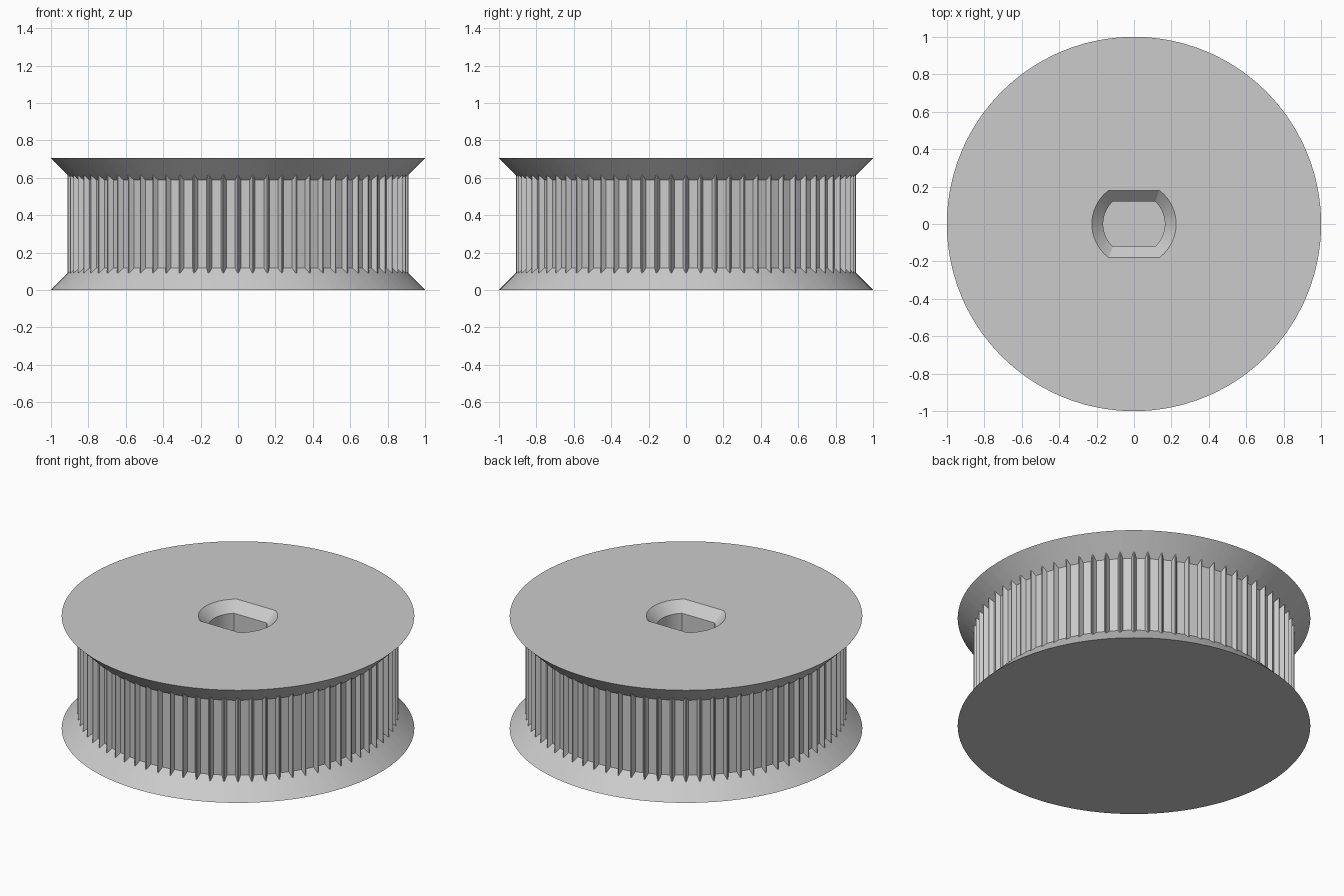
import bpy
import bmesh
from math import sin, cos, asin, pi, tau, radians

cube = bpy.data.objects.get("Cube")
if cube:
    bpy.data.objects.remove(cube, do_unlink=True)

HEIGHT = 0.705
TEETH = 72
TIP_R, ROOT_R = 0.91, 0.882

grey = bpy.data.materials.new("plain grey")
grey.use_nodes = True
grey.diffuse_color = (0.6, 0.6, 0.6, 1)
grey.node_tree.nodes["Principled BSDF"].inputs["Base Color"].default_value = (0.6, 0.6, 0.6, 1)


def loft(name, loops):
    """Closed solid through loops of equal point count, capped at both ends."""
    bm = bmesh.new()
    rings = [[bm.verts.new(p) for p in loop] for loop in loops]
    n = len(rings[0])
    for low, high in zip(rings, rings[1:]):
        for i in range(n):
            j = (i + 1) % n
            bm.faces.new((low[i], low[j], high[j], high[i]))
    bm.faces.new(rings[0][::-1])
    bm.faces.new(rings[-1])
    bmesh.ops.recalc_face_normals(bm, faces=bm.faces)
    mesh = bpy.data.meshes.new(name)
    bm.to_mesh(mesh)
    bm.free()
    mesh.materials.append(grey)
    obj = bpy.data.objects.new(name, mesh)
    bpy.context.collection.objects.link(obj)
    return obj


# Tooth outline: narrow ridges with wide flat valleys between them
outline = []
for t in range(TEETH):
    for offset, r in ((-0.017, ROOT_R), (-0.003, TIP_R), (0.003, TIP_R), (0.017, ROOT_R)):
        outline.append((t * tau / TEETH + offset, r))


def ring(height_at, flange=False):
    return [((1 if flange else r) * cos(a), (1 if flange else r) * sin(a), height_at(r))
            for a, r in outline]


# Pulley body: 45 degree flanges run into the toothed drum
pulley = loft("toothed_pulley", [
    ring(lambda r: 0, True),
    ring(lambda r: 1 - r),
    ring(lambda r: HEIGHT - 1 + r),
    ring(lambda r: HEIGHT, True),
])


# Shaft bore: round with two flats, chamfered at the mouth, closed below
def bore_loop(radius, flat, z, steps=32):
    corner = asin(flat / radius)
    return [(radius * cos(a), radius * sin(a), z)
            for side in (0, pi)
            for a in (side - corner + 2 * corner * k / steps for k in range(steps + 1))]


cutter = loft("bore_cutter", [
    bore_loop(0.165, 0.12, 0.1),
    bore_loop(0.165, 0.12, HEIGHT - 0.06),
    bore_loop(0.225, 0.18, HEIGHT),
    bore_loop(0.225, 0.18, HEIGHT + 0.1),
])
cutter.hide_render = True

bore = pulley.modifiers.new("bore", 'BOOLEAN')
bore.operation = 'DIFFERENCE'
bore.solver = 'EXACT'
bore.object = cutter

for obj in bpy.context.selected_objects:
    obj.select_set(False)
bpy.context.view_layer.objects.active = pulley
pulley.select_set(True)
bpy.ops.object.modifier_apply(modifier=bore.name)
bpy.data.objects.remove(cutter, do_unlink=True)
bpy.ops.object.shade_smooth_by_angle(angle=radians(20))
